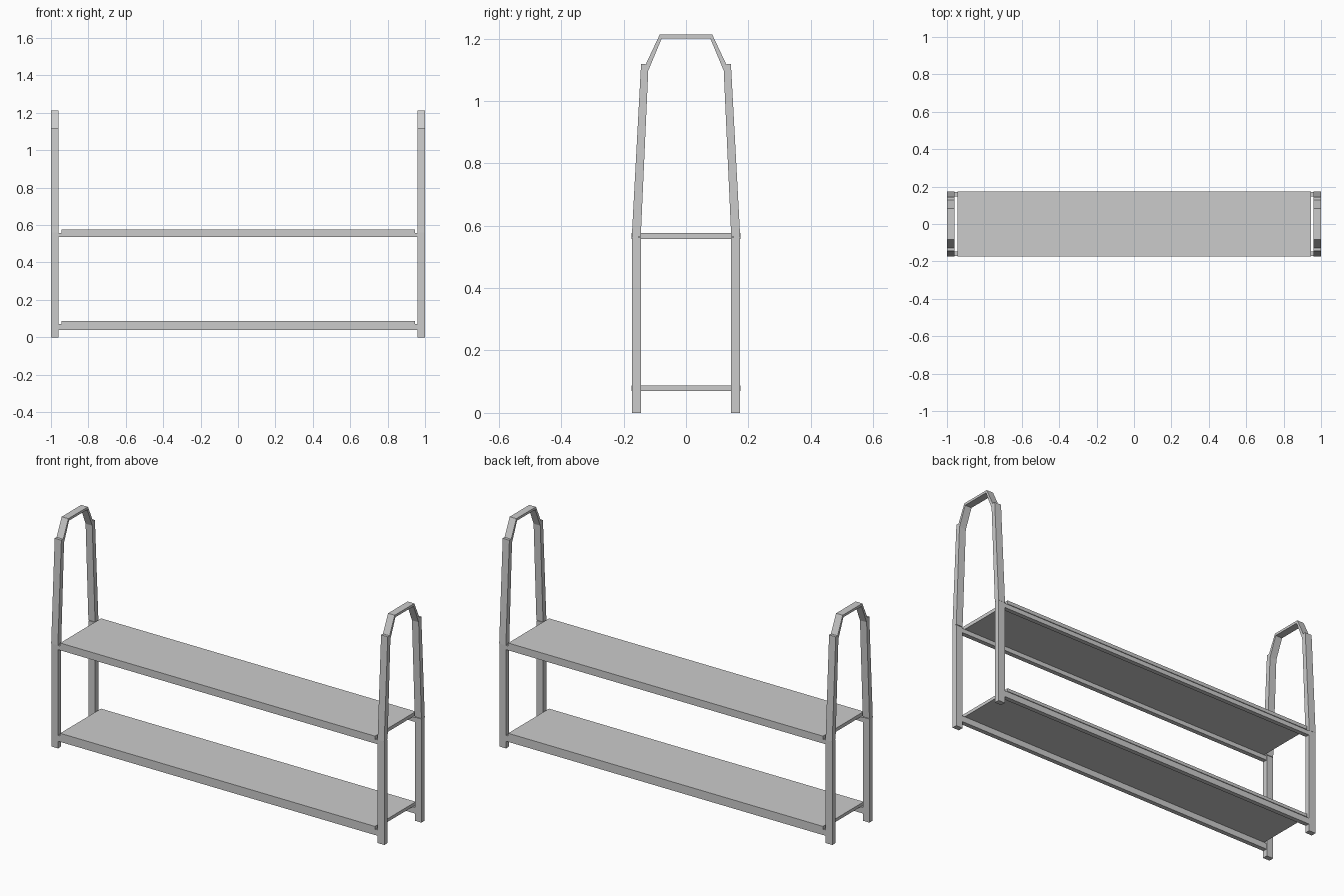
import bpy, bmesh

if "Cube" in bpy.data.objects:
    bpy.data.objects.remove(bpy.data.objects["Cube"])


def prism(name, profile, x0, x1):
    """Extrude a closed (y, z) outline from x0 to x1."""
    bm = bmesh.new()
    face = bm.faces.new([bm.verts.new((x0, y, z)) for y, z in profile])
    ext = bmesh.ops.extrude_face_region(bm, geom=[face])
    verts = [g for g in ext["geom"] if isinstance(g, bmesh.types.BMVert)]
    bmesh.ops.translate(bm, verts=verts, vec=(x1 - x0, 0, 0))
    bmesh.ops.recalc_face_normals(bm, faces=bm.faces)
    mesh = bpy.data.meshes.new(name)
    bm.to_mesh(mesh)
    bm.free()
    obj = bpy.data.objects.new(name, mesh)
    bpy.context.collection.objects.link(obj)
    return obj


def box_profile(y0, y1, z0, z1):
    return [(y0, z0), (y1, z0), (y1, z1), (y0, z1)]


def mirrored(points, s):
    return [(y * s, z) for y, z in points]


# Bent handle: outer line of the right half, then its inner line
outer = [(0.154, 0.565), (0.131, 1.113), (0.084, 1.213)]
inner = [(0.145, 0.565), (0.121, 1.097), (0.078, 1.200)]
handle = (outer + mirrored(outer, -1)[::-1]
          + mirrored(inner, -1) + inner[::-1])

# Leaning upper post, outside the handle bar
upper = [(0.174, 0.560), (0.152, 0.560), (0.129, 1.119), (0.144, 1.119)]

for side, x0, x1 in (("left", -1.0, -0.96), ("right", 0.96, 1.0)):
    prism(side + "_handle", handle, x0, x1)
    for end, s in (("front", -1), ("back", 1)):
        prism(f"{side}_{end}_leg", mirrored(box_profile(0.145, 0.173, 0, 0.562), s), x0, x1)
        prism(f"{side}_{end}_upper_post", mirrored(upper, s), x0, x1)

# Shelves: a board resting on two long rails
for level, z0, z1, z2 in (("lower", 0.038, 0.07, 0.087), ("upper", 0.535, 0.558, 0.577)):
    prism(level + "_shelf_board", box_profile(-0.175, 0.175, z1, z2), -0.945, 0.945)
    for end, s in (("front", -1), ("back", 1)):
        prism(f"{level}_{end}_rail", mirrored(box_profile(0.147, 0.171, z0, z1), s), -0.96, 0.96)
